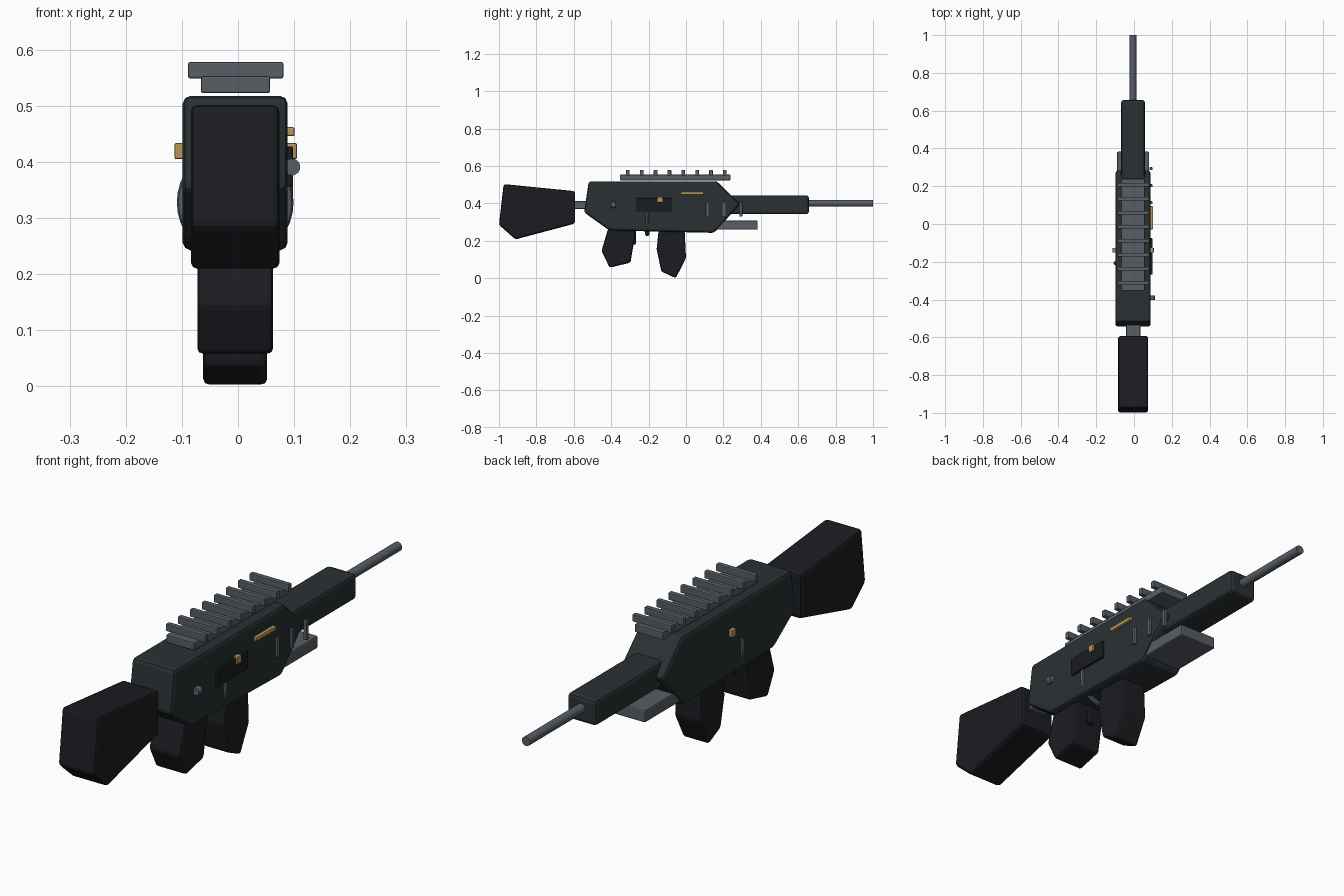
import bpy, bmesh
from math import pi

if "Cube" in bpy.data.objects:
    bpy.data.objects.remove(bpy.data.objects["Cube"])

CX = -0.005  # centre plane of the body


def material(name, rgb):
    m = bpy.data.materials.new(name)
    m.diffuse_color = (*rgb, 1)
    m.use_nodes = True
    m.node_tree.nodes["Principled BSDF"].inputs["Base Color"].default_value = m.diffuse_color
    return m


DARK = material("gunmetal", (0.023, 0.030, 0.033))
BLACK = material("black_polymer", (0.011, 0.012, 0.015))
STEEL = material("steel", (0.095, 0.112, 0.130))
GOLD = material("brass", (0.48, 0.31, 0.10))


def finish(ob, mat, bevel=0.0, segs=2):
    ob.data.materials.append(mat)
    if bevel:
        b = ob.modifiers.new("bevel", "BEVEL")
        b.width, b.segments, b.limit_method = bevel, segs, "ANGLE"
        b.angle_limit = 0.35
    return ob


def side_profile(name, pts, width, mat, bevel):
    """Extrude a (y, z) outline across x."""
    bm = bmesh.new()
    f = bm.faces.new([bm.verts.new((CX - width / 2, y, z)) for y, z in pts])
    ext = bmesh.ops.extrude_face_region(bm, geom=[f])["geom"]
    bmesh.ops.translate(bm, vec=(width, 0, 0),
                        verts=[v for v in ext if isinstance(v, bmesh.types.BMVert)])
    bmesh.ops.recalc_face_normals(bm, faces=bm.faces)
    me = bpy.data.meshes.new(name)
    bm.to_mesh(me)
    bm.free()
    ob = bpy.data.objects.new(name, me)
    bpy.context.collection.objects.link(ob)
    return finish(ob, mat, bevel)


def box(name, x, y, z, mat, bevel=0.0):
    """Box from (min, max) ranges."""
    bpy.ops.mesh.primitive_cube_add(size=1, location=[sum(r) / 2 for r in (x, y, z)])
    ob = bpy.context.object
    ob.name = name
    ob.scale = [r[1] - r[0] for r in (x, y, z)]
    bpy.ops.object.transform_apply(location=False, rotation=False, scale=True)
    return finish(ob, mat, bevel)


def rod(name, x, z, y0, y1, r, mat, sides):
    """Cylinder running along y."""
    bpy.ops.mesh.primitive_cylinder_add(vertices=sides, radius=r, depth=y1 - y0,
                                        location=(x, (y0 + y1) / 2, z),
                                        rotation=(pi / 2, 0, 0))
    ob = bpy.context.object
    ob.name = name
    finish(ob, mat)
    bpy.ops.object.shade_smooth_by_angle()
    return ob


# Main body
side_profile("receiver", [(-0.52, 0.518), (0.165, 0.518), (0.288, 0.395),
                          (0.15, 0.242), (-0.41, 0.255), (-0.545, 0.352)],
             0.187, DARK, 0.014)
side_profile("stock", [(-0.975, 0.503), (-0.593, 0.465), (-0.593, 0.292),
                       (-0.912, 0.207), (-1.0, 0.285)], 0.158, BLACK, 0.012)
side_profile("rear_grip", [(-0.415, 0.27), (-0.452, 0.145), (-0.408, 0.056),
                           (-0.297, 0.083), (-0.265, 0.27)], 0.135, BLACK, 0.01)
side_profile("magazine", [(-0.145, 0.27), (-0.157, 0.155), (-0.132, 0.036),
                          (-0.055, 0.0), (0.0, 0.107), (-0.008, 0.27)],
             0.114, BLACK, 0.01)
box("stock_connector", (-0.042, 0.034), (-0.62, -0.5), (0.37, 0.412), STEEL, 0.004)

# Barrel assembly
box("handguard", (-0.068, 0.058), (0.19, 0.657), (0.342, 0.443), DARK, 0.014)
rod("barrel", CX, 0.4, 0.6, 1.0, 0.018, STEEL, 20)
box("lower_plate", (-0.09, 0.08), (0.14, 0.383), (0.259, 0.308), STEEL, 0.006)

# Top rail with cross teeth
box("top_rail", (-0.066, 0.057), (-0.353, 0.238), (0.523, 0.553), STEEL, 0.003)
for i in range(8):
    y = -0.311 + i * 0.0741
    box(f"rail_tooth_{i + 1}", (-0.089, 0.081), (y - 0.01, y + 0.01),
        (0.549, 0.578), STEEL, 0.003)

# Trigger and its ring guard
bpy.ops.mesh.primitive_torus_add(major_radius=0.093, minor_radius=0.011,
                                 major_segments=36, minor_segments=8,
                                 location=(CX, -0.207, 0.328), rotation=(pi / 2, 0, 0))
guard = bpy.context.object
guard.name = "trigger_guard"
finish(guard, STEEL)
bpy.ops.object.shade_smooth_by_angle()
box("trigger", (-0.021, 0.011), (-0.295, -0.268), (0.18, 0.255), BLACK, 0.004)

# Side details
box("ejection_port", (0.08, 0.098), (-0.267, -0.075), (0.356, 0.428), BLACK, 0.003)
for side, x in (("left", (-0.113, -0.09)), ("right", (0.085, 0.105))):
    box(f"selector_{side}", x, (-0.152, -0.126), (0.405, 0.434), GOLD, 0.003)
box("brass_strip", (0.085, 0.101), (-0.028, 0.094), (0.446, 0.462), GOLD, 0.003)
rod("bolt_knob", 0.096, 0.391, -0.402, -0.378, 0.015, STEEL, 16)
for i in range(3):
    y = 0.113 + i * 0.09
    box(f"side_vent_{i + 1}", (0.083, 0.098), (y - 0.008, y + 0.008),
        (0.33, 0.406), STEEL, 0.003)
